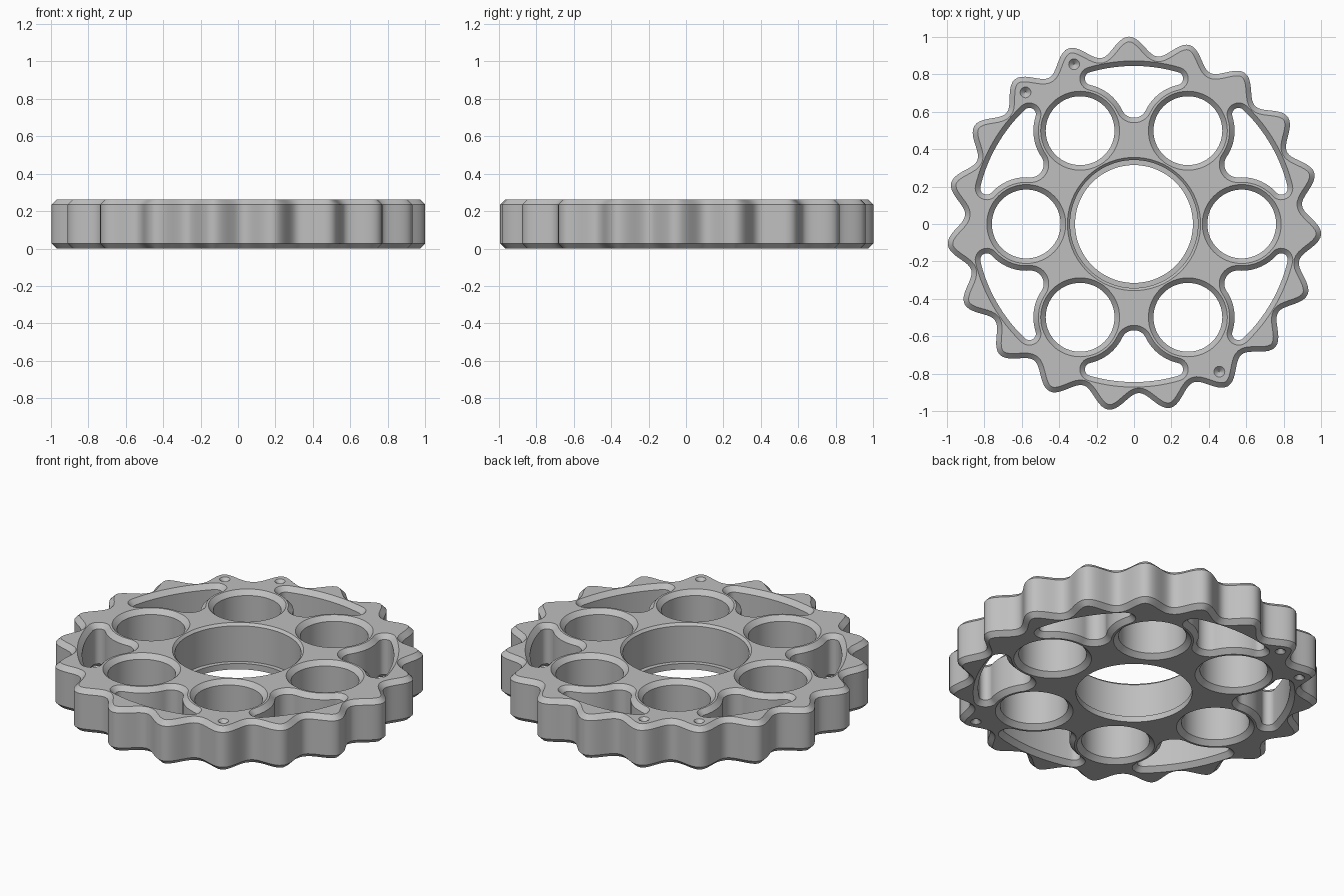
import bpy, bmesh
from math import sin, cos, pi, tau, radians, atan2, acos, sqrt
from mathutils import Matrix

cube = bpy.data.objects.get("Cube")
if cube:
    bpy.data.objects.remove(cube)

HEIGHT, CHAMFER = 0.262, 0.027
LOBES, LOBE_START = 19, radians(91.6)
HOLE_RING, HOLE_RADIUS = 0.576, 0.184


def arc(cx, cy, r, a0, a1, n):
    return [(cx + r * cos(a0 + (a1 - a0) * i / n),
             cy + r * sin(a0 + (a1 - a0) * i / n)) for i in range(n + 1)]


def circle(cx, cy, r, n=64):
    return arc(cx, cy, r, 0, tau, n)[:-1]


def direction(a, b):
    return atan2(b[1] - a[1], b[0] - a[0]) % tau


def offset(pts, d):
    """Move a counter-clockwise loop outward by d."""
    out = []
    for i, (x, y) in enumerate(pts):
        (ax, ay), (bx, by) = pts[i - 1], pts[(i + 1) % len(pts)]
        tx, ty = bx - ax, by - ay
        k = d / sqrt(tx * tx + ty * ty)
        out.append((x + ty * k, y - tx * k))
    return out


def wavy_outline(n=LOBES * 18):
    pts = []
    for i in range(n):
        a = tau * i / n
        r = 0.953 + 0.049 * cos(LOBES * (a - LOBE_START))
        pts.append((r * cos(a), r * sin(a)))
    return pts


def pocket_outline():
    """Window between two round holes, symmetric about the y axis."""
    rim, clear, corner, root = 0.845, 0.25, 0.035, 0.07
    hole = (-HOLE_RING / 2, HOLE_RING * cos(pi / 6))
    d = rim - corner
    swing = acos((d * d + HOLE_RING ** 2 - (clear + corner) ** 2) / (2 * d * HOLE_RING))
    a = radians(120) - swing
    c = (d * cos(a), d * sin(a))
    f = (0, hole[1] + sqrt((clear + root) ** 2 - hole[0] ** 2))
    half = arc(0, 0, rim, pi / 2, a, 10)
    half += arc(*c, corner, a, direction(c, hole), 10)[1:]
    half += arc(*hole, clear, direction(hole, c), direction(hole, f), 14)[1:]
    half += arc(*f, root, direction(f, hole), 1.5 * pi, 8)[1:]
    return half + [(-x, y) for x, y in half[-2:0:-1]]


bm = bmesh.new()
top_edges, bottom_edges = [], []


def wall(levels):
    """Join stacked loops; the first closes the top face, the last the bottom."""
    rings = [[bm.verts.new((x, y, z)) for x, y in pts] for pts, z in levels]
    n = len(rings[0])
    for upper, lower in zip(rings, rings[1:]):
        for i in range(n):
            j = (i + 1) % n
            bm.faces.new((upper[i], lower[i], lower[j], upper[j]))
    for ring, store in ((rings[0], top_edges), (rings[-1], bottom_edges)):
        store += [bm.edges.get((ring[i - 1], ring[i])) for i in range(n)]


def chamfered_wall(pts, side):
    wide = offset(pts, side * CHAMFER)
    wall([(wide, HEIGHT), (pts, HEIGHT - CHAMFER), (pts, CHAMFER), (wide, 0)])


# Scalloped rim
chamfered_wall(wavy_outline(), -1)

# Six round holes and six windows
pocket = pocket_outline()
for k in range(6):
    a = k * pi / 3
    chamfered_wall(circle(HOLE_RING * cos(a), HOLE_RING * sin(a), HOLE_RADIUS), 1)
    chamfered_wall([(x * cos(a) - y * sin(a), x * sin(a) + y * cos(a)) for x, y in pocket], 1)

# Countersunk pin marks in three lobes
for lobe in (1, 2, 11):
    a = LOBE_START + lobe * tau / LOBES
    chamfered_wall(circle(0.912 * cos(a), 0.912 * sin(a), 0.002, 20), 1)

# Central bore with a bottom lip
wall([(circle(0, 0, r, 96), z) for r, z in
      ((0.356, HEIGHT), (0.342, HEIGHT - 0.014), (0.342, 0.035), (0.315, 0.035), (0.315, 0))])

# Flat top and bottom
bmesh.ops.triangle_fill(bm, edges=top_edges, use_beauty=True, normal=(0, 0, 1))
bmesh.ops.triangle_fill(bm, edges=bottom_edges, use_beauty=True, normal=(0, 0, -1))
bmesh.ops.recalc_face_normals(bm, faces=bm.faces)

mesh = bpy.data.meshes.new("scalloped_wheel")
bm.to_mesh(mesh)
bm.free()
wheel = bpy.data.objects.new("scalloped_wheel", mesh)
bpy.context.collection.objects.link(wheel)

# Grey metal
grey = bpy.data.materials.new("grey_metal")
grey.use_nodes = True
colour = (0.52, 0.52, 0.52, 1)
grey.diffuse_color = colour
grey.node_tree.nodes["Principled BSDF"].inputs["Base Color"].default_value = colour
mesh.materials.append(grey)

bpy.ops.object.select_all(action="DESELECT")
wheel.select_set(True)
bpy.context.view_layer.objects.active = wheel
bpy.ops.object.shade_smooth_by_angle(angle=radians(30))
